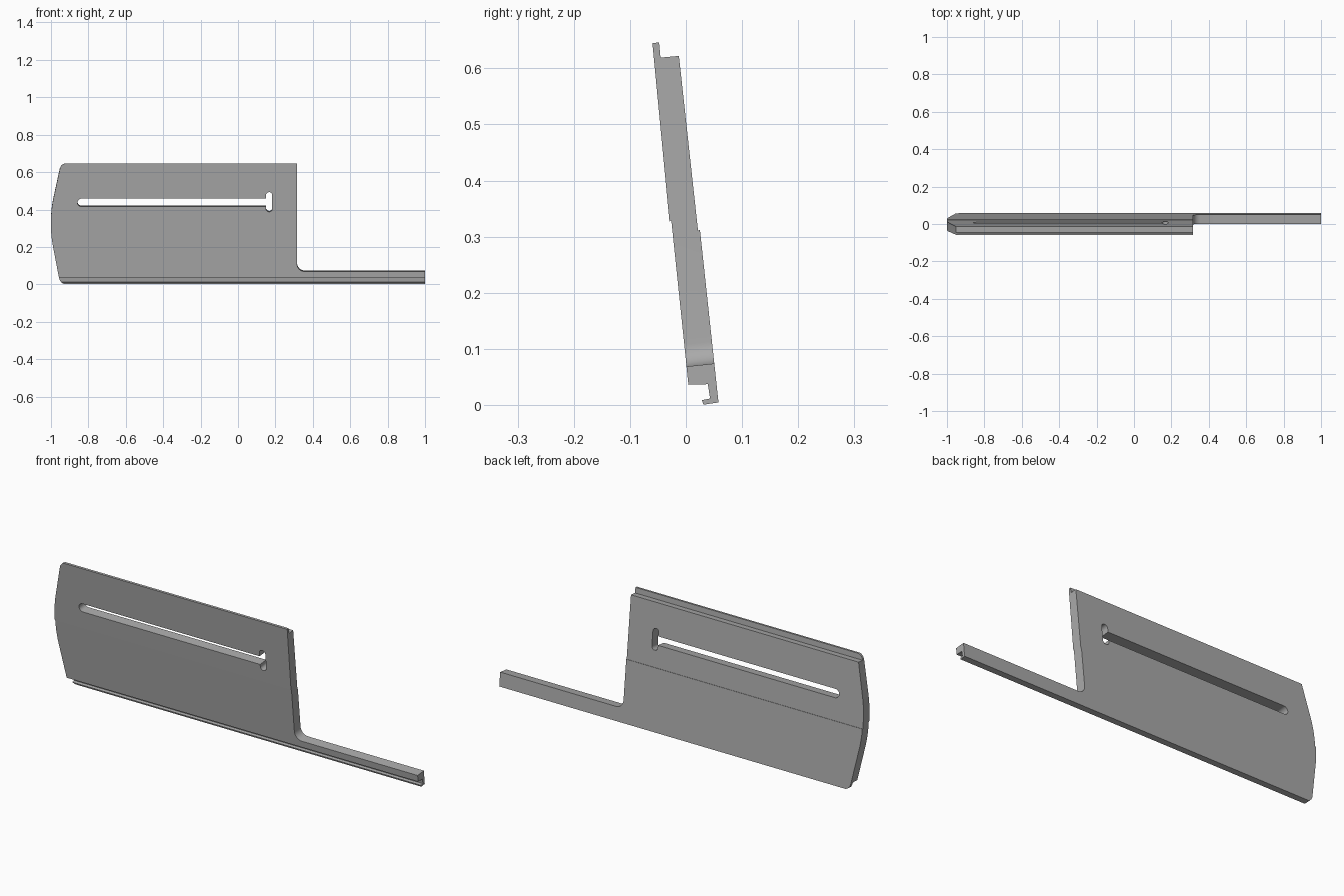
import bpy, bmesh, math
from mathutils import Vector, Matrix

if "Cube" in bpy.data.objects:
    bpy.data.objects.remove(bpy.data.objects["Cube"])

TILT = Matrix.Rotation(math.radians(6.2), 4, 'X')


def rounded(corners, steps=8):
    """Polygon from (a, b, radius) corners, with each corner filleted."""
    out = []
    n = len(corners)
    for i, (a, b, r) in enumerate(corners):
        p = Vector((a, b))
        if r == 0:
            out.append(p)
            continue
        d1 = (Vector(corners[i - 1][:2]) - p).normalized()
        d2 = (Vector(corners[(i + 1) % n][:2]) - p).normalized()
        half = d1.angle(d2) / 2
        centre = p + (d1 + d2).normalized() * r / math.sin(half)
        s = p + d1 * r / math.tan(half) - centre
        e = p + d2 * r / math.tan(half) - centre
        sweep = s.angle_signed(e)
        for k in range(steps + 1):
            t = -sweep * k / steps
            out.append(centre + Vector((s.x * math.cos(t) - s.y * math.sin(t),
                                        s.x * math.sin(t) + s.y * math.cos(t))))
    return out


def prism(name, verts, offset, matrix=Matrix()):
    """Extrude a flat loop of 3D points along an offset."""
    bm = bmesh.new()
    face = bm.faces.new([bm.verts.new(v) for v in verts])
    ext = bmesh.ops.extrude_face_region(bm, geom=[face])
    moved = [v for v in ext['geom'] if isinstance(v, bmesh.types.BMVert)]
    bmesh.ops.translate(bm, verts=moved, vec=offset)
    bmesh.ops.recalc_face_normals(bm, faces=bm.faces)
    bm.transform(matrix)
    mesh = bpy.data.meshes.new(name)
    bm.to_mesh(mesh)
    bm.free()
    obj = bpy.data.objects.new(name, mesh)
    bpy.context.collection.objects.link(obj)
    return obj


def cutter(name, corners):
    """Prism through the panel, square to its tilted face."""
    pts = [(p.x, -0.3, p.y) for p in rounded(corners)]
    return prism(name, pts, (0, 0.6, 0), TILT)


# Cross-section of the panel: top lip, shallow steps and bottom hook
section = [(-0.060, 0.645), (-0.048, 0.646), (-0.0455, 0.619), (-0.0125, 0.622),
           (0.0215, 0.311), (0.025, 0.312), (0.058, 0.0045), (0.031, 0.0005),
           (0.0285, 0.0085), (0.043, 0.0115), (0.039, 0.037), (0.0045, 0.036),
           (-0.026, 0.329), (-0.0295, 0.327)]
panel = prism("slotted_panel", [(-1.1, y, z) for y, z in section], (2.1, 0, 0))

# Side outline: bowed left end, filleted step down to the long rail
outline = cutter("outline_cutter", [
    (-0.946, 0.649, 0.035), (0.316, 0.649, 0), (0.316, 0.068, 0.04),
    (1.05, 0.068, 0), (1.05, -0.004, 0), (-0.950, -0.004, 0.04),
    (-1.0, 0.26, 0.6), (-1.0, 0.40, 0.6)])


def slot(name, x0, x1, z0, z1):
    r = min(x1 - x0, z1 - z0) * 0.499
    return cutter(name, [(x0, z0, r), (x0, z1, r), (x1, z1, r), (x1, z0, r)])


# Long slot and the short upright slot at its end
long_slot = slot("long_slot_cutter", -0.858, 0.172, 0.417, 0.460)
end_slot = slot("end_slot_cutter", 0.150, 0.183, 0.389, 0.495)

for tool, op in ((outline, 'INTERSECT'), (long_slot, 'DIFFERENCE'), (end_slot, 'DIFFERENCE')):
    mod = panel.modifiers.new(tool.name, 'BOOLEAN')
    mod.operation = op
    mod.solver = 'EXACT'
    mod.object = tool

# Bake the cuts and remove the cutters
bpy.context.view_layer.update()
baked = bpy.data.meshes.new_from_object(panel.evaluated_get(bpy.context.evaluated_depsgraph_get()))
panel.modifiers.clear()
panel.data = baked
for tool in (outline, long_slot, end_slot):
    bpy.data.objects.remove(tool)

grey = bpy.data.materials.new("plain_grey")
grey.diffuse_color = (0.4, 0.4, 0.4, 1)
grey.use_nodes = True
grey.node_tree.nodes["Principled BSDF"].inputs["Base Color"].default_value = grey.diffuse_color
panel.data.materials.clear()
panel.data.materials.append(grey)

bpy.context.view_layer.objects.active = panel
panel.select_set(True)
bpy.ops.object.shade_smooth_by_angle(angle=math.radians(25))
